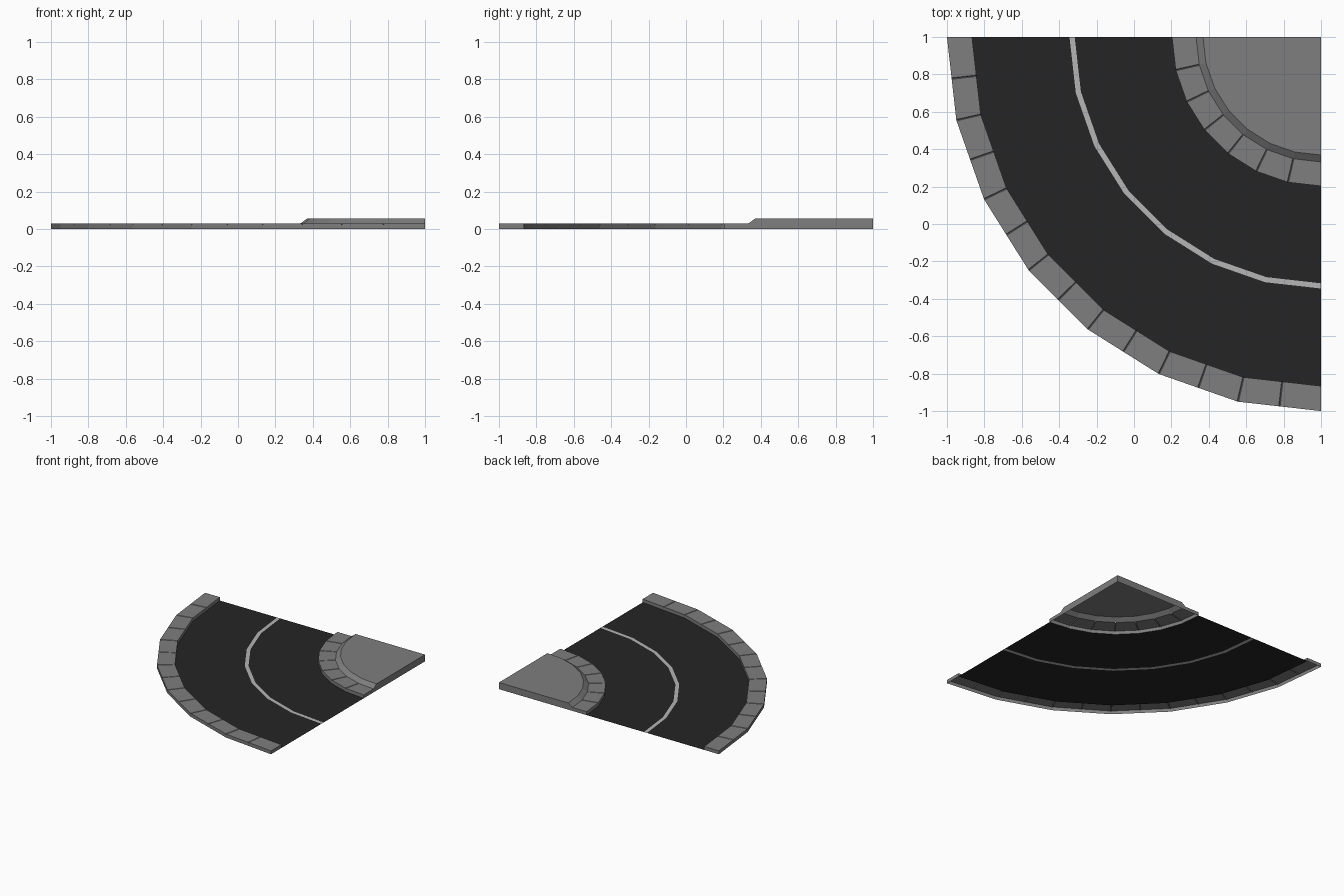
import bpy, bmesh, math

if "Cube" in bpy.data.objects:
    bpy.data.objects.remove(bpy.data.objects["Cube"])

SEG = 7                      # straight chords in the quarter turn
STEP = math.pi / 2 / SEG
KERB_H, ISLAND_H = 0.028, 0.055
CX, CY = 1.0, 1.0            # centre of the bend


def material(name, v):
    m = bpy.data.materials.new(name)
    m.diffuse_color = (v, v, v, 1)
    m.use_nodes = True
    m.node_tree.nodes["Principled BSDF"].inputs["Base Color"].default_value = m.diffuse_color
    return m


ASPHALT = material("asphalt", 0.018)
PAINT = material("paint", 0.46)
STONE = material("stone", 0.21)


def point(r, a, z):
    """Point at angle a on the 7-chord polygon of radius r."""
    i = min(int(a / STEP + 1e-9), SEG - 1)
    k = math.cos(STEP / 2) / math.cos(a - (i + 0.5) * STEP)
    return (CX - r * k * math.cos(a), CY - r * k * math.sin(a), z)


def sweep(name, profile, mat, seams=(), gap=0.0, depth=0.007, cap_base=None):
    """Sweep an (r, z) profile round the bend; seams are V grooves in the top."""
    stations = {i * STEP: 0.0 for i in range(SEG + 1)}
    for a in seams:
        stations[a - gap] = 0.0
        stations[a] = depth
        stations[a + gap] = 0.0
    bm = bmesh.new()
    rings = []
    for a, d in sorted(stations.items()):
        rings.append([bm.verts.new(point(r, a, z - (d if z > 0 else 0)))
                      for r, z in profile])
    for p, q in zip(rings, rings[1:]):
        for j in range(len(profile) - 1):
            bm.faces.new((p[j], p[j + 1], q[j + 1], q[j]))
    # Close the two straight ends
    if cap_base is not None:
        for ring, a in ((rings[0], 0.0), (rings[-1], math.pi / 2)):
            base = [bm.verts.new(point(r, a, 0)) for r in cap_base]
            bm.faces.new(ring + base)
    bmesh.ops.remove_doubles(bm, verts=bm.verts, dist=1e-5)
    bmesh.ops.recalc_face_normals(bm, faces=bm.faces)
    bm.normal_update()
    if sum(f.normal.z * f.calc_area() for f in bm.faces) < 0:
        bmesh.ops.reverse_faces(bm, faces=bm.faces)
    me = bpy.data.meshes.new(name)
    bm.to_mesh(me)
    bm.free()
    me.materials.append(mat)
    ob = bpy.data.objects.new(name, me)
    bpy.context.collection.objects.link(ob)


def kerb(name, r_out, r_in, tiles):
    seams = [i * math.pi / 2 / tiles for i in range(1, tiles)]
    sweep(name, [(r_out, 0), (r_out, KERB_H), (r_in, KERB_H), (r_in, 0)],
          STONE, seams, gap=0.004 / r_out, cap_base=[])


# Road lanes and the painted centre line, all flat on the ground
sweep("outer_lane", [(1.866, 0), (1.345, 0)], ASPHALT)
sweep("centre_line", [(1.345, 0), (1.317, 0)], PAINT)
sweep("inner_lane", [(1.317, 0), (0.797, 0)], ASPHALT)

# Outer kerb, open underneath
kerb("outer_kerb", 2.0, 1.866, 2 * SEG)

# Inner kerb: open towards the island
sweep("inner_kerb", [(0.797, 0), (0.797, KERB_H), (0.668, KERB_H)], STONE,
      [i * STEP for i in range(1, SEG)], gap=0.005, cap_base=[0.668])

# Raised pavement corner with a sloped edge
sweep("pavement", [(0.668, KERB_H), (0.631, ISLAND_H), (0, ISLAND_H)], STONE,
      cap_base=[0, 0.668])
